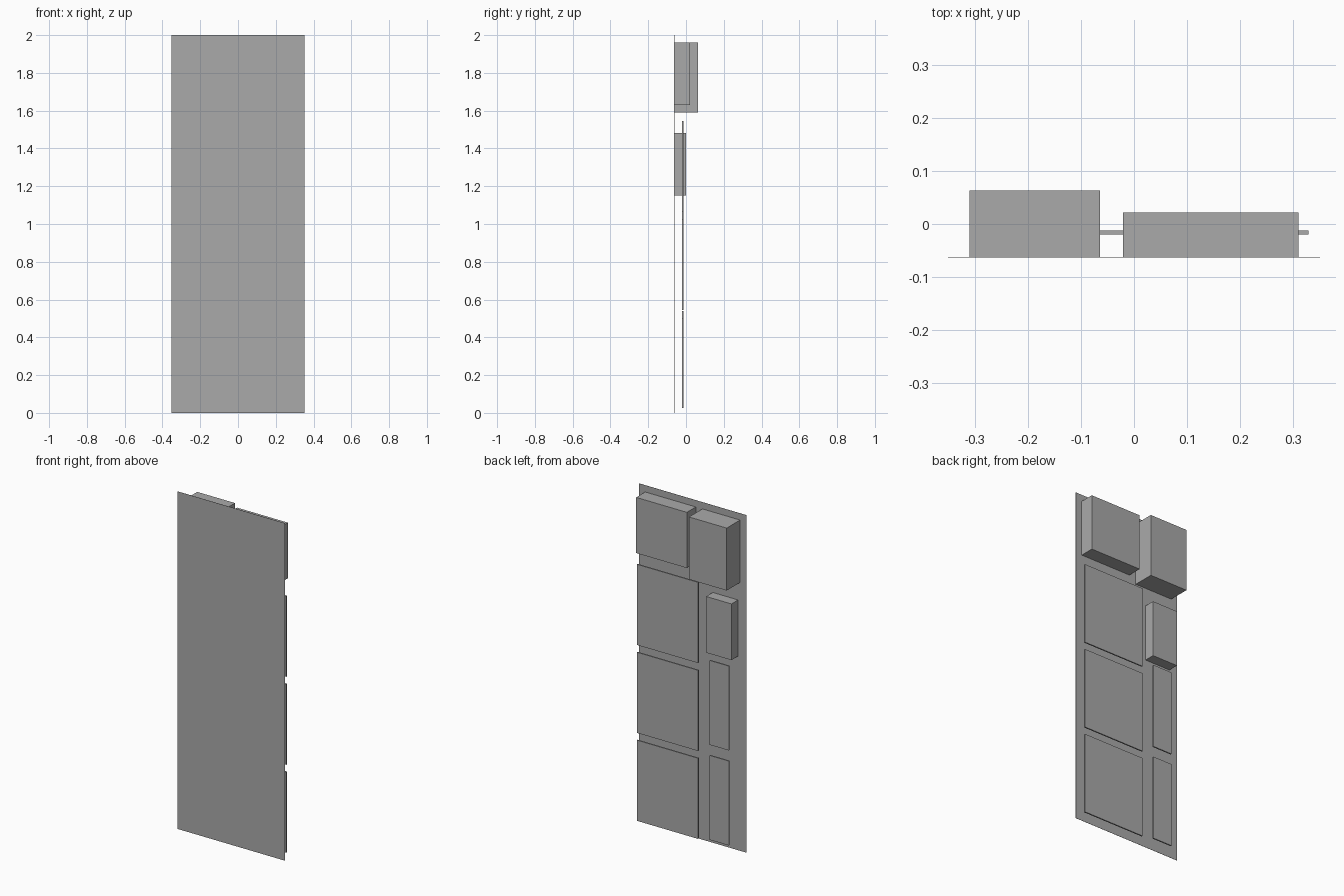
import bpy
import bmesh
from mathutils import Vector

cube = bpy.data.objects.get("Cube")
if cube:
    bpy.data.objects.remove(cube, do_unlink=True)

# Single grey material
GREY = (0.4, 0.4, 0.4, 1.0)
mat = bpy.data.materials.new("plain_grey")
mat.use_nodes = True
mat.diffuse_color = GREY
bsdf = next(n for n in mat.node_tree.nodes if n.type == "BSDF_PRINCIPLED")
bsdf.inputs["Base Color"].default_value = GREY
bsdf.inputs["Roughness"].default_value = 0.8


def block(name, xs, ys, zs):
    """Box spanning the given (low, high) range on each axis."""
    low, high = Vector(tuple(r[0] for r in (xs, ys, zs))), Vector(tuple(r[1] for r in (xs, ys, zs)))
    bm = bmesh.new()
    bmesh.ops.create_cube(bm, size=1)
    bmesh.ops.scale(bm, vec=high - low, verts=bm.verts)
    bmesh.ops.translate(bm, vec=(low + high) / 2, verts=bm.verts)
    mesh = bpy.data.meshes.new(name)
    bm.to_mesh(mesh)
    bm.free()
    mesh.materials.append(mat)
    obj = bpy.data.objects.new(name, mesh)
    bpy.context.collection.objects.link(obj)
    return obj


FRONT = -0.063          # front plane of the panel
BACK = FRONT + 0.001    # where the rear boxes start
PLATE_Y = (-0.02, -0.0125)

# Thin front panel
block("front_panel", (-0.352, 0.352), (FRONT, BACK), (0, 2))

# Boxes mounted on the rear of the panel
block("deep_upper_box", (-0.311, -0.064), (BACK, 0.063), (1.59, 1.96))
block("wide_upper_box", (-0.021, 0.311), (BACK, 0.022), (1.63, 1.96))
block("small_box", (-0.298, -0.132), (BACK, 0.0), (1.15, 1.483))

# Three wide plates standing off behind the panel
for i in range(3):
    z = 0.025 + i * 0.521
    block(f"wide_plate_{i + 1}", (-0.07, 0.33), PLATE_Y, (z, z + 0.478))

# Two narrow plates beside them
for i in range(2):
    z = 0.04 + i * 0.563
    block(f"narrow_plate_{i + 1}", (-0.272, -0.146), PLATE_Y, (z, z + 0.5))
